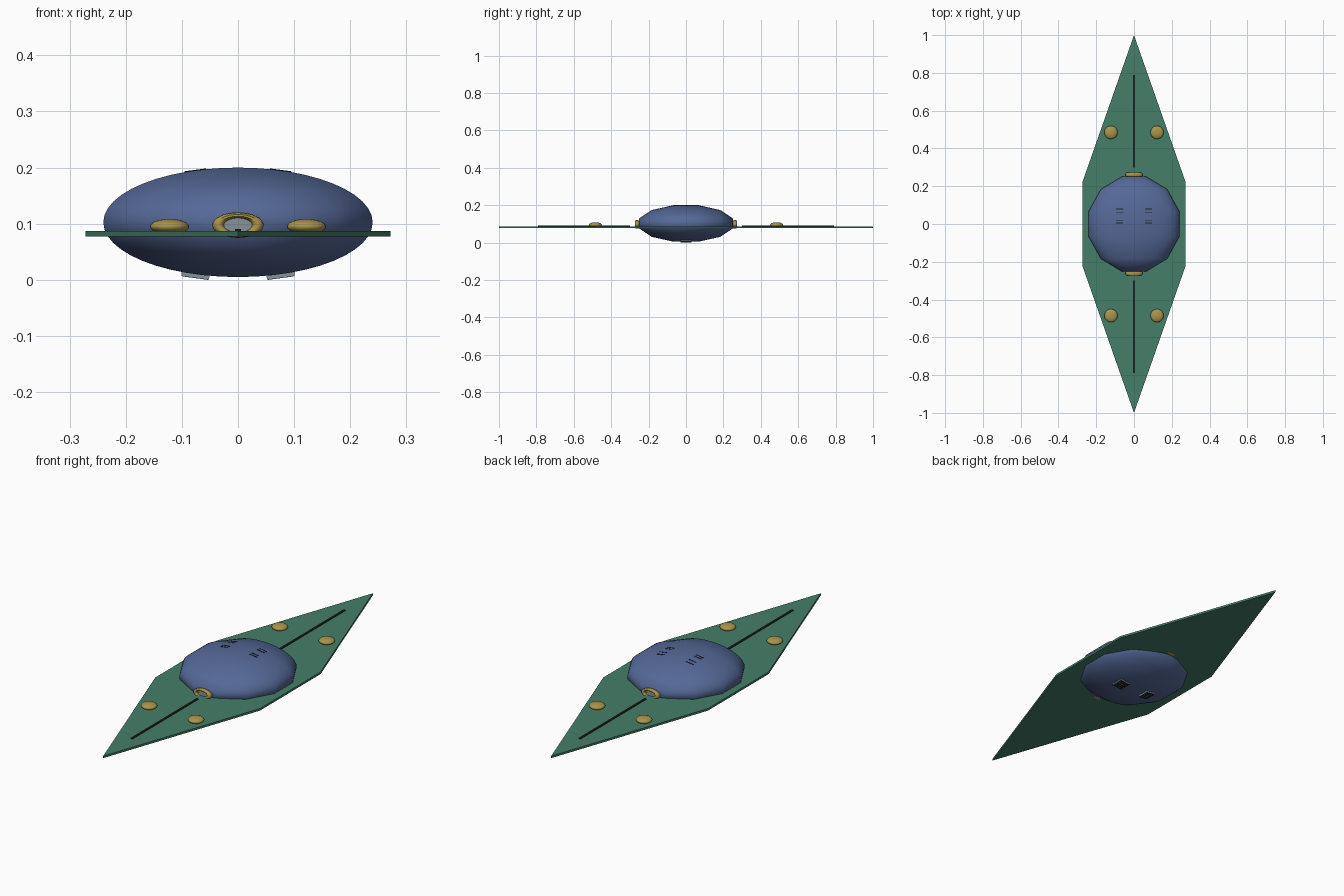
import bpy, bmesh
from math import sin, cos, pi, radians, atan

cube = bpy.data.objects.get("Cube")
if cube:
    bpy.data.objects.remove(cube, do_unlink=True)


def material(name, rgb):
    m = bpy.data.materials.new(name)
    m.use_nodes = True
    m.diffuse_color = (*rgb, 1)
    m.node_tree.nodes["Principled BSDF"].inputs["Base Color"].default_value = (*rgb, 1)
    return m


BLUE = material("hull blue", (0.09, 0.14, 0.31))
GREEN = material("wing green", (0.06, 0.21, 0.14))
GOLD = material("gold", (0.40, 0.30, 0.07))
GREY = material("port grey", (0.24, 0.29, 0.31))
DARK = material("dark trim", (0.012, 0.014, 0.018))


def finish(name, mat, smooth=None):
    ob = bpy.context.object
    ob.name = name
    ob.data.materials.append(mat)
    bpy.ops.object.transform_apply(location=False, rotation=True, scale=True)
    if smooth:
        bpy.ops.object.shade_smooth_by_angle(angle=radians(smooth))
    return ob


def from_bmesh(name, bm, mat, smooth=None):
    bmesh.ops.recalc_face_normals(bm, faces=bm.faces)
    me = bpy.data.meshes.new(name)
    bm.to_mesh(me)
    bm.free()
    ob = bpy.data.objects.new(name, me)
    bpy.context.collection.objects.link(ob)
    bpy.ops.object.select_all(action='DESELECT')
    bpy.context.view_layer.objects.active = ob
    ob.select_set(True)
    return finish(name, mat, smooth)


def box(name, loc, size, mat, tilt=0):
    bpy.ops.mesh.primitive_cube_add(size=1, location=loc, rotation=(0, tilt, 0))
    bpy.context.object.scale = size
    return finish(name, mat)


# Hull: oval cross-sections along y, blunt ends
bm = bmesh.new()
n = 48
rings = []
for a in range(-75, 76, 30):
    r = cos(radians(a)) / cos(radians(15))
    rings.append([bm.verts.new((0.24 * r * cos(2 * pi * i / n), 0.26 * sin(radians(a)),
                                0.1025 + 0.0975 * r * sin(2 * pi * i / n))) for i in range(n)])
for p, q in zip(rings, rings[1:]):
    for i in range(n):
        j = (i + 1) % n
        bm.faces.new((p[i], p[j], q[j], q[i]))
bm.faces.new(rings[0])
bm.faces.new(rings[-1])
from_bmesh("hull", bm, BLUE, 62)

# Wing: thin elongated hexagon
bm = bmesh.new()
outline = [(0, -1), (0.272, -0.225), (0.272, 0.225), (0, 1), (-0.272, 0.225), (-0.272, -0.225)]
face = bm.faces.new([bm.verts.new((x, y, 0.077)) for x, y in outline])
ext = bmesh.ops.extrude_face_region(bm, geom=[face])
bmesh.ops.translate(bm, vec=(0, 0, 0.01),
                    verts=[v for v in ext["geom"] if isinstance(v, bmesh.types.BMVert)])
from_bmesh("wing", bm, GREEN)

for end, s in (("front", -1), ("rear", 1)):
    # Centre strip on the wing
    box(end + "_strip", (0, s * 0.545, 0.0865), (0.01, 0.49, 0.008), DARK)

    # Oval port: gold rim with a grey lens
    bpy.ops.mesh.primitive_torus_add(major_radius=0.035, minor_radius=0.0105, major_segments=32,
                                     minor_segments=10, location=(0, s * 0.261, 0.0975),
                                     rotation=(pi / 2, 0, 0))
    bpy.context.object.scale = (1, 0.5, 1.2)
    finish(end + "_port_rim", GOLD, 50)
    bpy.ops.mesh.primitive_cylinder_add(vertices=32, radius=0.033, depth=0.014,
                                        location=(0, s * 0.256, 0.0975), rotation=(pi / 2, 0, 0))
    bpy.context.object.scale = (1, 0.5, 1)
    finish(end + "_port_lens", GREY, 40)

    # Flattened gold domes
    for side, t in (("left", 1), ("right", -1)):
        bpy.ops.mesh.primitive_uv_sphere_add(segments=24, ring_count=12, radius=1,
                                             location=(t * 0.122, s * 0.485, 0.095))
        bpy.context.object.scale = (0.035, 0.035, 0.0135)
        finish(f"{end}_{side}_dome", GOLD, 50)

# Vents on the top and underside of the hull
slope = atan(0.134)
for side, t in (("left", 1), ("right", -1)):
    for k, (y, z) in enumerate(((0.005, 0.1945), (0.02, 0.1945), (0.06, 0.1945), (0.079, 0.1915))):
        box(f"{side}_top_vent_bar_{k}", (t * 0.076, y, z), (0.038, 0.004, 0.003), DARK, t * slope)
    box(f"{side}_lower_vent", (t * 0.076, 0, 0.0075), (0.05, 0.06, 0.007), GREY, -t * slope)
    for k in range(5):
        box(f"{side}_lower_vent_slat_{k}", (t * 0.076, -0.024 + 0.012 * k, 0.005),
            (0.046, 0.008, 0.004), DARK, -t * slope)
